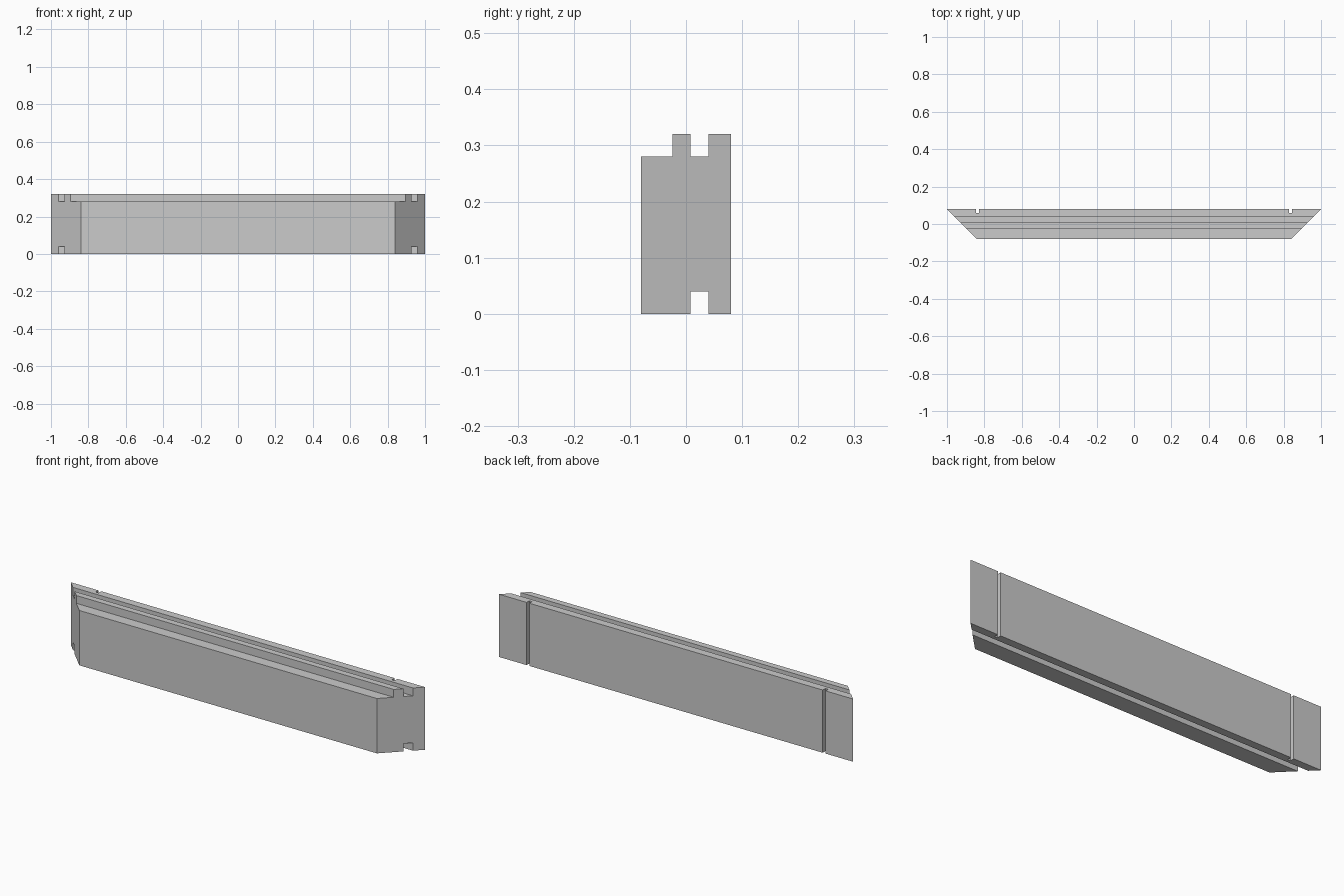
import bpy, bmesh
from mathutils import Vector

if "Cube" in bpy.data.objects:
    bpy.data.objects.remove(bpy.data.objects["Cube"])

grey = bpy.data.materials.new("plain_grey")
grey.use_nodes = True
grey.diffuse_color = (0.6, 0.6, 0.6, 1)
grey.node_tree.nodes["Principled BSDF"].inputs["Base Color"].default_value = grey.diffuse_color


def make_object(name, bm):
    bmesh.ops.recalc_face_normals(bm, faces=bm.faces)
    mesh = bpy.data.meshes.new(name)
    bm.to_mesh(mesh)
    bm.free()
    mesh.materials.append(grey)
    obj = bpy.data.objects.new(name, mesh)
    bpy.context.collection.objects.link(obj)
    return obj


# Grooved section (y, z), running along x with mitred ends
BACK, HEIGHT, STEP = 0.08, 0.32, 0.04
GROOVE_FRONT, GROOVE_BACK, RIB_FRONT = 0.008, 0.04, -0.024
section = [(-BACK, 0), (GROOVE_FRONT, 0), (GROOVE_FRONT, STEP),
           (GROOVE_BACK, STEP), (GROOVE_BACK, 0), (BACK, 0),
           (BACK, HEIGHT), (GROOVE_BACK, HEIGHT), (GROOVE_BACK, HEIGHT - STEP),
           (GROOVE_FRONT, HEIGHT - STEP), (GROOVE_FRONT, HEIGHT),
           (RIB_FRONT, HEIGHT), (RIB_FRONT, HEIGHT - STEP), (-BACK, HEIGHT - STEP)]
bm = bmesh.new()
left, right = ([bm.verts.new((side * (0.92 + y), y, z)) for y, z in section]
               for side in (1, -1))
bm.faces.new(left)
bm.faces.new(right)
for i in range(len(section)):
    bm.faces.new((left[i - 1], left[i], right[i], right[i - 1]))
rail = make_object("mitred_rail", bm)

# Upright slots cut into the back face
bm = bmesh.new()
for side in (1, -1):
    box = bmesh.ops.create_cube(bm, size=1)["verts"]
    bmesh.ops.scale(bm, verts=box, vec=(0.016, 0.044, 1))
    bmesh.ops.translate(bm, verts=box, vec=Vector((side * 0.836, BACK, HEIGHT / 2)))
cutter = make_object("slot_cutter", bm)
cutter.hide_render = True

cut = rail.modifiers.new("back_slots", 'BOOLEAN')
cut.operation = 'DIFFERENCE'
cut.solver = 'EXACT'
cut.object = cutter
bpy.context.view_layer.objects.active = rail
bpy.ops.object.modifier_apply(modifier=cut.name)
bpy.data.objects.remove(cutter)
